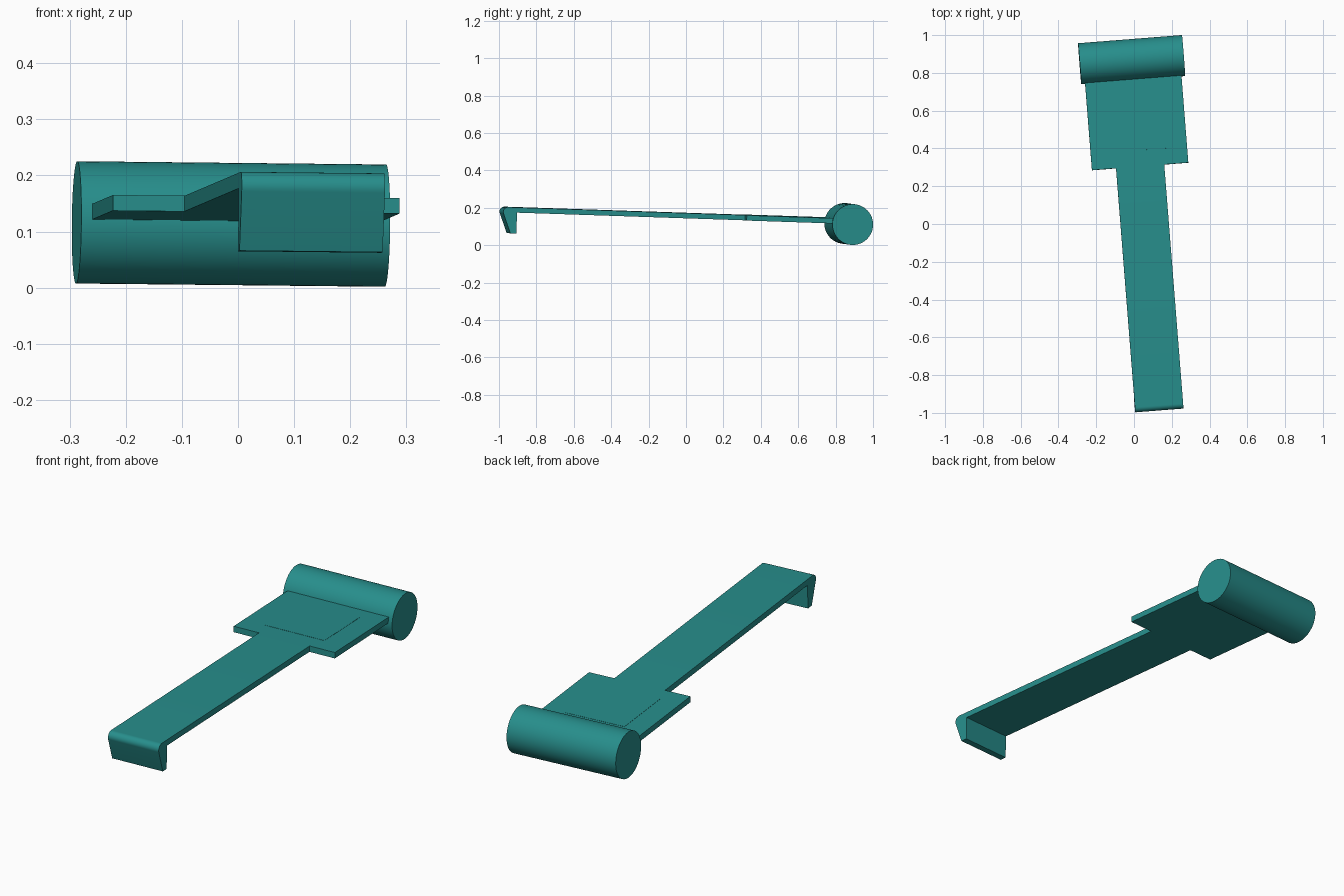
import bpy, bmesh, math
from mathutils import Matrix, Vector

if "Cube" in bpy.data.objects:
    bpy.data.objects.remove(bpy.data.objects["Cube"])

# Slightly turned and tilted frame: u across, v along, w up from the plate
u = Vector((0.9969, 0.0785, -0.0105)).normalized()
v = Vector((-0.0785, 0.9963, -0.0335))
v = (v - u * v.dot(u)).normalized()
w = u.cross(v)
FRAME = Matrix.Translation((-0.0125, 0.87, 0.1135)) @ Matrix((u, v, w)).transposed().to_4x4()

teal = bpy.data.materials.new("teal")
teal.diffuse_color = (0.02, 0.27, 0.26, 1)
teal.use_nodes = True
teal.node_tree.nodes["Principled BSDF"].inputs["Base Color"].default_value = teal.diffuse_color


def finish(name, bm):
    bmesh.ops.recalc_face_normals(bm, faces=bm.faces)
    me = bpy.data.meshes.new(name)
    bm.to_mesh(me)
    bm.free()
    me.materials.append(teal)
    ob = bpy.data.objects.new(name, me)
    bpy.context.collection.objects.link(ob)
    ob.matrix_world = FRAME
    bpy.ops.object.select_all(action='DESELECT')
    ob.select_set(True)
    bpy.context.view_layer.objects.active = ob
    bpy.ops.object.shade_smooth_by_angle(angle=math.radians(30))
    return ob


def extrude_across(name, profile, half):
    """Extrude a (v, w) side profile across u."""
    bm = bmesh.new()
    face = bm.faces.new([bm.verts.new((-half, a, b)) for a, b in profile])
    ext = bmesh.ops.extrude_face_region(bm, geom=[face])
    verts = [g for g in ext["geom"] if isinstance(g, bmesh.types.BMVert)]
    bmesh.ops.translate(bm, verts=verts, vec=(2 * half, 0, 0))
    return finish(name, bm)


def slab(name, half, v0, v1, w0, w1):
    return extrude_across(name, [(v0, w0), (v1, w0), (v1, w1), (v0, w1)], half)


TOP, BOTTOM = 0.030, 0.002

# Long arm with rounded nose and downturned wedge hook
r = 0.026
nose = [(-1.838 + r * math.cos(math.radians(t)), TOP - r + r * math.sin(math.radians(t)))
        for t in [90 + 111 * i / 10 for i in range(11)]]
arm = [(-0.568, TOP)] + nose + [(-1.822, -0.110), (-1.790, -0.110),
                                (-1.790, BOTTOM), (-0.568, BOTTOM)]
extrude_across("hooked_arm", arm, 0.128)

# Wide plate running into the roller, with a thin square panel on top
slab("wide_plate", 0.256, -0.568, -0.04, BOTTOM, TOP)
slab("square_panel", 0.153, -0.483, -0.177, 0.02, TOP + 0.001)

# Roller across the end
bm = bmesh.new()
bmesh.ops.create_cone(bm, cap_ends=True, segments=64, radius1=0.109, radius2=0.109,
                      depth=0.552, matrix=Matrix.Rotation(math.pi / 2, 4, 'Y'))
finish("roller", bm)
